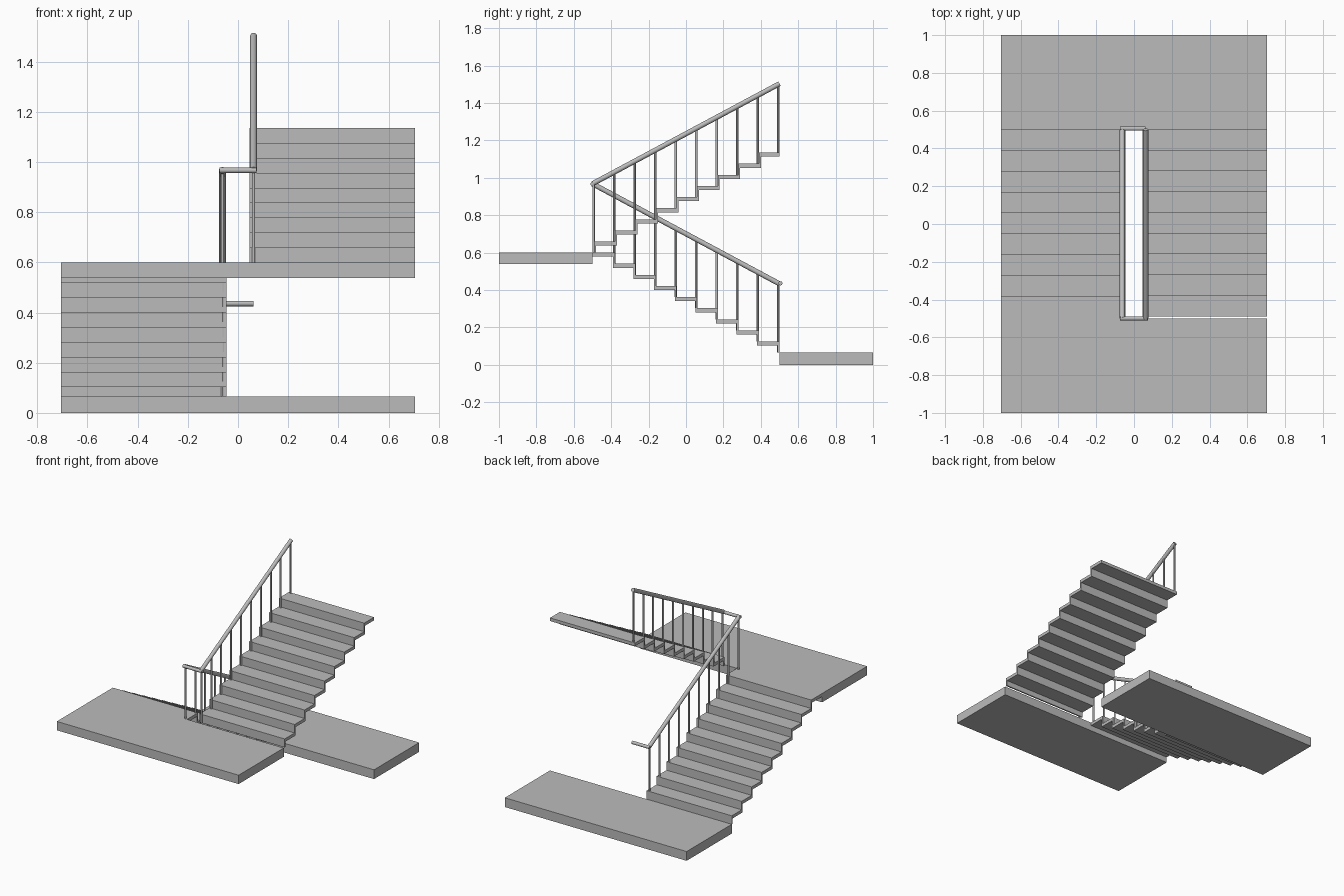
import bpy
from mathutils import Vector

if "Cube" in bpy.data.objects:
    bpy.data.objects.remove(bpy.data.objects["Cube"])

grey = bpy.data.materials.new("concrete grey")
grey.diffuse_color = (0.5, 0.5, 0.5, 1)
grey.use_nodes = True
grey.node_tree.nodes["Principled BSDF"].inputs["Base Color"].default_value = grey.diffuse_color


def box(name, lo, hi):
    bpy.ops.mesh.primitive_cube_add(size=1, location=[(a + b) / 2 for a, b in zip(lo, hi)])
    o = bpy.context.object
    o.name = name
    o.scale = [b - a for a, b in zip(lo, hi)]
    bpy.ops.object.transform_apply(location=False, rotation=False, scale=True)
    o.data.materials.append(grey)


def rod(name, a, b, r, sides=16):
    a, b = Vector(a), Vector(b)
    d = b - a
    bpy.ops.mesh.primitive_cylinder_add(vertices=sides, radius=r, depth=d.length, location=(a + b) / 2)
    o = bpy.context.object
    o.name = name
    o.rotation_euler = d.to_track_quat('Z', 'Y').to_euler()
    o.data.materials.append(grey)
    bpy.ops.object.shade_smooth_by_angle()


W, IN = 0.705, 0.045           # outer and inner stair edges
STEPS, RUN, DEPTH = 9, 0.11, 0.12
LOW, MID = 0.065, 0.6          # landing heights
RISE = (MID - LOW) / STEPS
T = 0.022                      # tread thickness
RX = 0.062                     # handrail offset

# landings
box("lower_landing", (-W, 0.5, 0), (W, 1, LOW))
box("middle_landing", (-W, -1, MID - 0.062), (W, -0.5, MID))

# two flights: side, walking direction in y, starting y, base height
for name, sx, dy, y0, z0 in (("lower", -1, -1, 0.5, LOW), ("upper", 1, 1, -0.49, MID)):
    x0, x1 = sorted((sx * IN, sx * W))
    for k in range(STEPS):
        ya = y0 + dy * RUN * k
        yb = max(-0.5, min(0.5, ya + dy * DEPTH))
        top = z0 + RISE * (k + 1)
        lo, hi = sorted((ya, yb))
        box(name + "_tread", (x0, lo, top - T), (x1, hi, top))
        lo, hi = sorted((ya, ya + dy * 0.01))
        box(name + "_riser", (x0, lo, top - RISE), (x1, hi, top - T))

    # sloped handrail and balusters
    x = sx * RX
    start, end = -dy * 0.5, dy * 0.5
    zr = z0 + 0.368
    rod(name + "_handrail", (x, start, zr), (x, end, zr + 0.535), 0.0135)
    for i in range(STEPS + 1):
        t = i / STEPS
        y = dy * (-0.494 + 0.988 * t)
        rod(name + "_baluster", (x, y, z0 + RISE * i), (x, y, zr + 0.535 * t), 0.0065, 12)

# rails crossing between the flights
rod("turn_handrail", (-RX - 0.012, -0.5, 0.967), (RX + 0.012, -0.5, 0.967), 0.011)
rod("bottom_handrail", (-RX - 0.012, 0.505, 0.436), (RX, 0.505, 0.436), 0.011)
